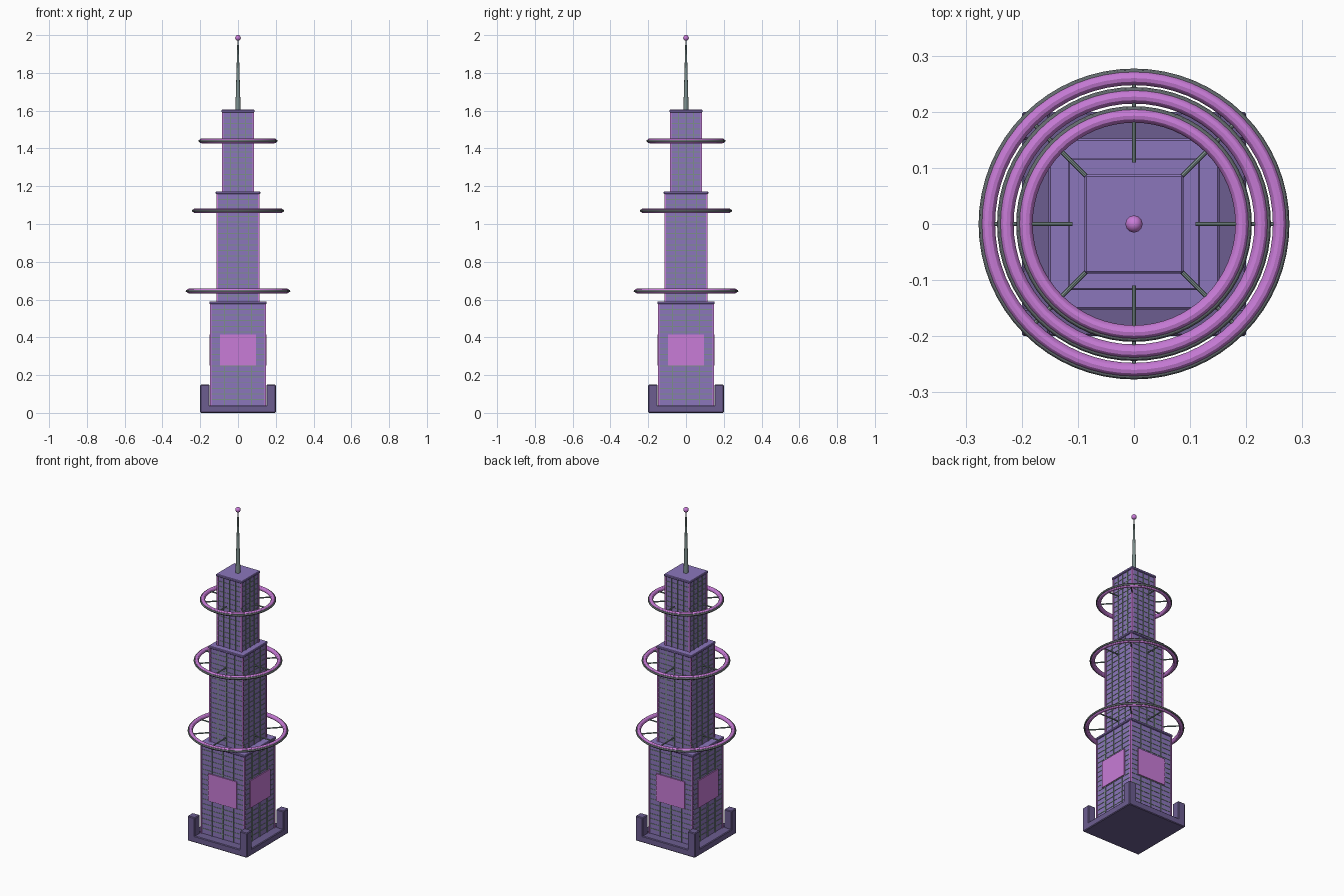
import bpy, math
from mathutils import Vector

if "Cube" in bpy.data.objects:
    bpy.data.objects.remove(bpy.data.objects["Cube"])


def material(name, rgb):
    m = bpy.data.materials.new(name)
    m.use_nodes = True
    m.diffuse_color = (*rgb, 1)
    m.node_tree.nodes["Principled BSDF"].inputs["Base Color"].default_value = (*rgb, 1)
    return m


WALL = material("violet wall", (0.26, 0.18, 0.50))
STONE = material("dark violet stone", (0.15, 0.11, 0.28))
PINK = material("orchid glow", (0.58, 0.20, 0.68))
STEEL = material("grey green steel", (0.20, 0.27, 0.26))
TRIM = material("dark steel", (0.13, 0.15, 0.16))


def finish(name, mat, smooth=False):
    o = bpy.context.object
    o.name = name
    o.data.materials.append(mat)
    if smooth:
        bpy.ops.object.shade_smooth_by_angle()
    return o


def box(name, mat, centre, size, bevel=0):
    bpy.ops.mesh.primitive_cube_add(size=1, location=centre)
    o = finish(name, mat)
    o.scale = size
    bpy.ops.object.transform_apply(location=False, rotation=False, scale=True)
    if bevel:
        b = o.modifiers.new("soft edge", "BEVEL")
        b.width, b.segments = bevel, 1
    return o


def rod(name, mat, a, b, r1, r2, sides=8):
    a, b = Vector(a), Vector(b)
    bpy.ops.mesh.primitive_cone_add(vertices=sides, radius1=r1, radius2=r2,
                                    depth=(b - a).length, location=(a + b) / 2)
    o = finish(name, mat, True)
    o.rotation_euler = (b - a).to_track_quat("Z", "Y").to_euler()
    return o


def torus(name, mat, z, major, minor):
    bpy.ops.mesh.primitive_torus_add(location=(0, 0, z), major_radius=major, minor_radius=minor,
                                     major_segments=64, minor_segments=12)
    return finish(name, mat, True)


CORNERS = [(x, y) for x in (-1, 1) for y in (-1, 1)]

# Base slab with four corner posts
box("base_slab", STONE, (0, 0, 0.02), (0.4, 0.4, 0.04), 0.004)
for x, y in CORNERS:
    box("corner_post", STONE, (x * 0.175, y * 0.175, 0.075), (0.05, 0.05, 0.15), 0.004)


# Stepped tower: wall block, window grid, corner strips and roof cap
def tier(name, half, z0, z1, floors):
    height, mid = z1 - z0, (z0 + z1) / 2
    box(name + "_wall", WALL, (0, 0, mid), (2 * half, 2 * half, height))
    for i in range(1, floors):
        w = 2 * half + 0.004
        box(name + "_floor_line", STEEL, (0, 0, z0 + height * i / floors), (w, w, 0.005))
    for k in (-0.5, 0, 0.5):
        w = 2 * half + 0.008
        box(name + "_mullion_front_back", STEEL, (k * half, 0, mid), (0.005, w, height))
        box(name + "_mullion_sides", STEEL, (0, k * half, mid), (w, 0.005, height))
    for x, y in CORNERS:
        box(name + "_corner_strip", PINK, (x * half, y * half, mid), (0.009, 0.009, height))
    cap = 2 * half + 0.016
    box(name + "_cap", WALL, (0, 0, z1 + 0.006), (cap, cap, 0.014), 0.003)


tier("lower_tier", 0.144, 0.04, 0.578, 18)
tier("middle_tier", 0.11, 0.59, 1.16, 19)
tier("upper_tier", 0.08, 1.172, 1.592, 14)

# Glowing display panels on all four sides
for s in (-1, 1):
    box("panel_front_back", PINK, (0, s * 0.148, 0.333), (0.19, 0.006, 0.165))
    box("panel_side", PINK, (s * 0.148, 0, 0.333), (0.006, 0.19, 0.165))

# Halo rings with a dark outer trim and eight spokes each
for z, radius in ((0.645, 0.26), (1.07, 0.227), (1.44, 0.193)):
    torus("halo_ring", PINK, z, radius, 0.0125)
    torus("halo_trim", TRIM, z, radius + 0.011, 0.006)
    for i in range(8):
        d = Vector((math.cos(i * math.pi / 4), math.sin(i * math.pi / 4), 0))
        up = Vector((0, 0, z))
        rod("halo_spoke", STEEL, d * 0.11 + up, d * radius + up, 0.004, 0.004)

# Tapered spire with a beacon ball
rod("spire", STEEL, (0, 0, 1.6), (0, 0, 1.98), 0.014, 0.003, 12)
bpy.ops.mesh.primitive_uv_sphere_add(segments=24, ring_count=12, radius=0.015,
                                     location=(0, 0, 1.985))
finish("beacon", PINK, True)
